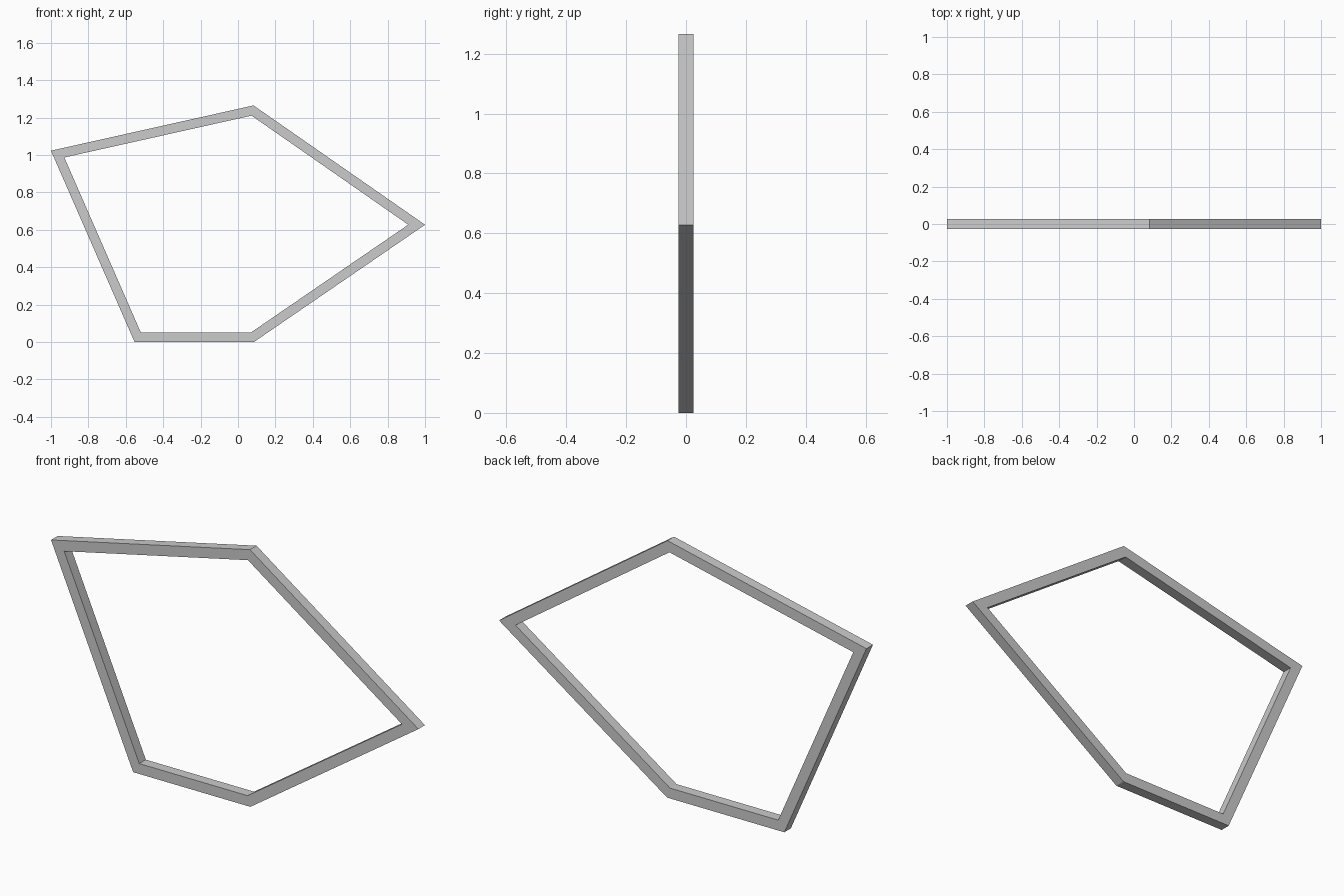
import bpy
import bmesh
from mathutils import Vector

if "Cube" in bpy.data.objects:
    bpy.data.objects.remove(bpy.data.objects["Cube"])

WIDTH = 0.051   # bar width in the front plane
DEPTH = 0.051   # bar thickness front to back

# Outer corners (x, z), counter-clockwise seen from the front
outer = [Vector(p) for p in [(-0.553, 0), (0.085, 0), (1, 0.627),
                             (0.083, 1.265), (-1, 1.023)]]
n = len(outer)


def inset(i):
    """Mitred inner corner of the frame."""
    a = (outer[i] - outer[i - 1]).normalized()
    b = (outer[(i + 1) % n] - outer[i]).normalized()
    na, nb = Vector((-a.y, a.x)), Vector((-b.y, b.x))
    return outer[i] + (na + nb) * (WIDTH / (1 + na.dot(nb)))


inner = [inset(i) for i in range(n)]

# Pentagon frame: four-sided cross-section at each corner, bridged in a loop
bm = bmesh.new()
h = DEPTH / 2
sections = [[bm.verts.new((p.x, y, p.y))
             for p, y in ((o, -h), (k, -h), (k, h), (o, h))]
            for o, k in zip(outer, inner)]
for i in range(n):
    s, t = sections[i], sections[(i + 1) % n]
    for j in range(4):
        k = (j + 1) % 4
        bm.faces.new((s[j], t[j], t[k], s[k]))
bmesh.ops.recalc_face_normals(bm, faces=bm.faces)

mesh = bpy.data.meshes.new("pentagon_frame")
bm.to_mesh(mesh)
bm.free()
frame = bpy.data.objects.new("pentagon_frame", mesh)
bpy.context.collection.objects.link(frame)
